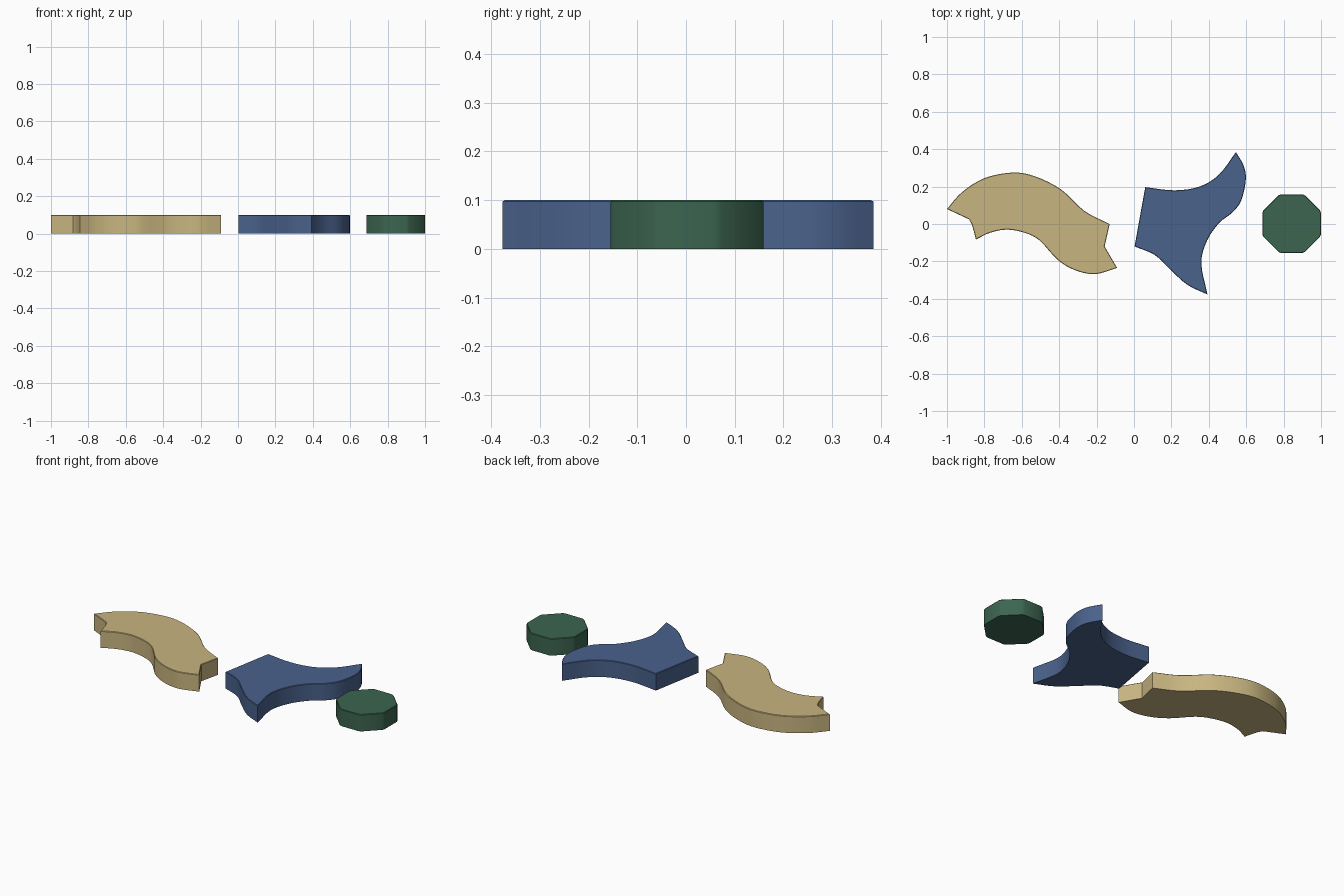
import bpy, bmesh, math
from mathutils import Vector

if "Cube" in bpy.data.objects:
    bpy.data.objects.remove(bpy.data.objects["Cube"])

HEIGHT = 0.1
RIM = 0.003


def material(name, rgb):
    m = bpy.data.materials.new(name)
    lin = [((c / 255 + 0.055) / 1.055) ** 2.4 for c in rgb]
    m.diffuse_color = (*lin, 1)
    m.use_nodes = True
    m.node_tree.nodes["Principled BSDF"].inputs["Base Color"].default_value = m.diffuse_color
    return m


def smooth_run(points, steps=4):
    """Catmull-Rom curve through the points, without its last point."""
    p = [Vector(q) for q in points]
    p = [2 * p[0] - p[1]] + p + [2 * p[-1] - p[-2]]
    out = []
    for a, b, c, d in zip(p, p[1:], p[2:], p[3:]):
        for i in range(steps):
            t = i / steps
            out.append(0.5 * (2 * b + (c - a) * t + (2 * a - 5 * b + 4 * c - d) * t * t
                              + (3 * b - a - 3 * c + d) * t ** 3))
    return out


def outline(runs):
    """Join curved runs; each run ends at the sharp corner where the next starts."""
    pts = []
    for i, run in enumerate(runs):
        run = run + [runs[(i + 1) % len(runs)][0]]
        pts += [Vector(run[0])] if len(run) == 2 else smooth_run(run)
    return pts


def slab(name, pts, mat):
    bm = bmesh.new()
    face = bm.faces.new([bm.verts.new((p[0], p[1], 0)) for p in pts])
    ext = bmesh.ops.extrude_face_region(bm, geom=[face])["geom"]
    bmesh.ops.translate(bm, verts=[v for v in ext if isinstance(v, bmesh.types.BMVert)],
                        vec=(0, 0, HEIGHT))
    bmesh.ops.recalc_face_normals(bm, faces=bm.faces)
    # fine softened top rim
    rim = [e for e in bm.edges if all(v.co.z > HEIGHT - 1e-4 for v in e.verts)]
    bmesh.ops.bevel(bm, geom=rim, offset=RIM, segments=1, affect='EDGES')
    mesh = bpy.data.meshes.new(name)
    bm.to_mesh(mesh)
    bm.free()
    mesh.materials.append(mat)
    ob = bpy.data.objects.new(name, mesh)
    bpy.context.collection.objects.link(ob)
    bpy.ops.object.select_all(action='DESELECT')
    ob.select_set(True)
    bpy.context.view_layer.objects.active = ob
    bpy.ops.object.shade_smooth_by_angle(angle=math.radians(25))
    return ob


# S-shaped paver
slab("wave_tile", outline([
    [(-1, .08), (-.92, .17), (-.80, .245), (-.65, .275), (-.53, .255),
     (-.39, .185), (-.265, .07)],
    [(-.13, 0)],
    [(-.157, -.12)],
    [(-.09, -.235), (-.21, -.268), (-.32, -.245), (-.41, -.19), (-.505, -.088),
     (-.585, -.047), (-.68, -.03), (-.77, -.047)],
    [(-.845, -.083), (-.865, -.01)],
    [(-.882, .025)],
]), material("sand", (200, 181, 128)))

# Curved, horned paver
slab("horned_tile", outline([
    [(.06, .197), (.215, .18), (.35, .20), (.455, .265)],
    [(.545, .385), (.585, .315), (.598, .24), (.575, .13), (.53, .065),
     (.455, .005), (.39, -.09), (.36, -.21)],
    [(.393, -.377), (.285, -.325), (.19, -.24), (.11, -.165)],
    [(.003, -.12)],
]), material("slate blue", (74, 98, 140)))

# Octagonal paver with slightly clipped corners
apothem, centre, clip = 0.157, Vector((0.843, 0.002)), 0.008
half = apothem * math.tan(math.pi / 8) - clip
octagon = []
for i in range(8):
    a = i * math.pi / 4
    n, t = Vector((math.cos(a), math.sin(a))), Vector((-math.sin(a), math.cos(a)))
    octagon += [centre + n * apothem - t * half, centre + n * apothem + t * half]
slab("octagon_tile", octagon, material("forest green", (60, 101, 80)))
